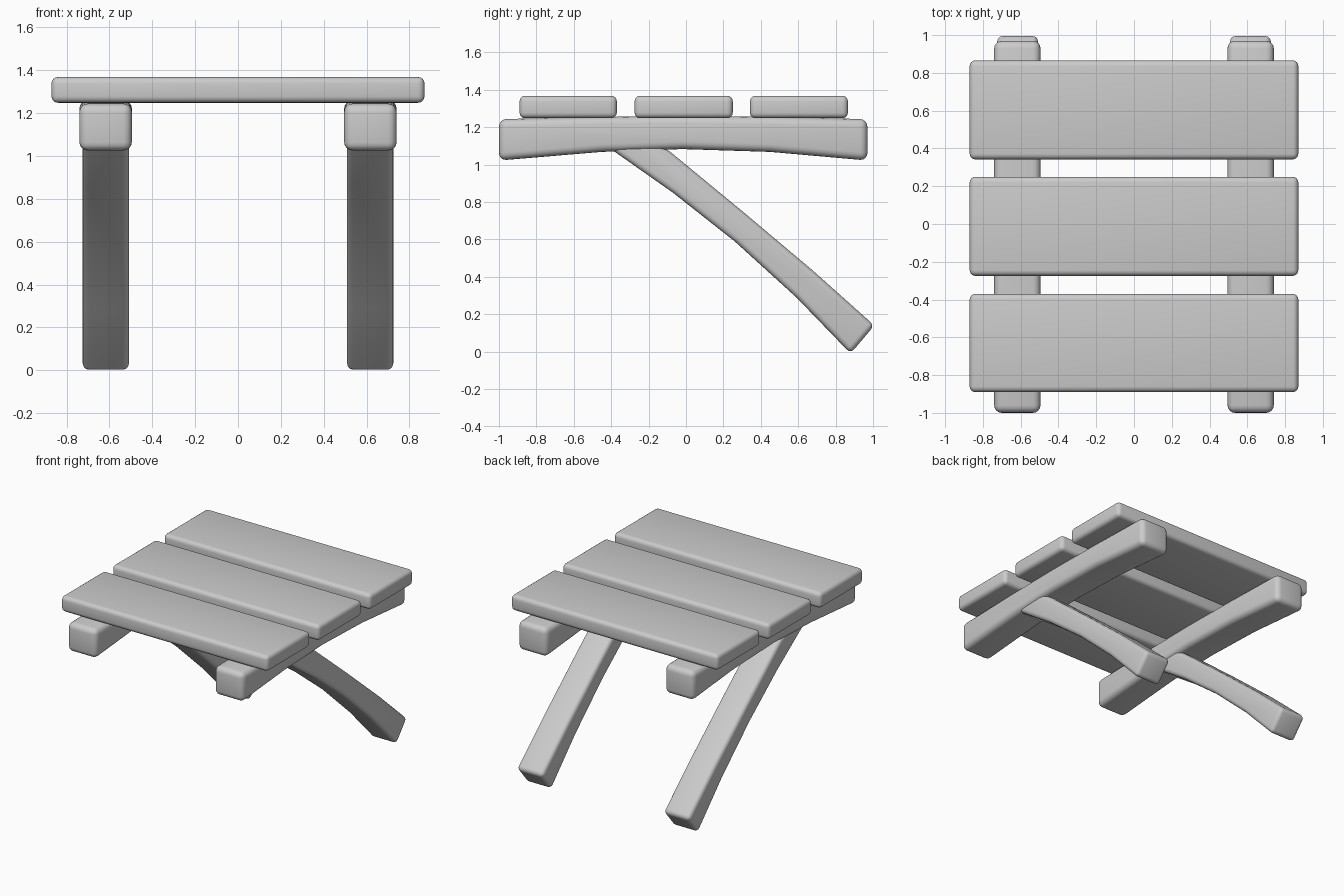
import bpy, bmesh
from math import radians

if "Cube" in bpy.data.objects:
    bpy.data.objects.remove(bpy.data.objects["Cube"])


def prism(name, profile, x0, x1, bevel):
    """Extrude a (y, z) outline from x0 to x1 and round its sharp edges."""
    bm = bmesh.new()
    face = bm.faces.new([bm.verts.new((x0, y, z)) for y, z in profile])
    ext = bmesh.ops.extrude_face_region(bm, geom=[face])
    verts = [g for g in ext["geom"] if isinstance(g, bmesh.types.BMVert)]
    bmesh.ops.translate(bm, verts=verts, vec=(x1 - x0, 0, 0))
    bmesh.ops.recalc_face_normals(bm, faces=bm.faces)
    edges = [e for e in bm.edges if e.calc_face_angle(0) > radians(30)]
    bmesh.ops.bevel(bm, geom=edges, offset=bevel, offset_type='OFFSET',
                    segments=4, profile=0.5, affect='EDGES', clamp_overlap=True)
    mesh = bpy.data.meshes.new(name)
    bm.to_mesh(mesh)
    bm.free()
    ob = bpy.data.objects.new(name, mesh)
    bpy.context.collection.objects.link(ob)
    bpy.ops.object.select_all(action='DESELECT')
    ob.select_set(True)
    bpy.context.view_layer.objects.active = ob
    bpy.ops.object.shade_smooth_by_angle(angle=radians(35))
    return ob


# Seat planks
for i, (y0, y1) in enumerate([(-0.89, -0.37), (-0.275, 0.25), (0.342, 0.866)]):
    prism(f"plank_{i + 1}", [(y0, 1.248), (y1, 1.248), (y1, 1.368), (y0, 1.368)],
          -0.87, 0.87, 0.03)

# Slightly arched support beams and bowed slanting legs, one per side
beam = [(-1.0, 1.022), (-0.45, 1.068), (-0.02, 1.083), (0.45, 1.068), (0.97, 1.022),
        (0.97, 1.243), (0.45, 1.255), (-0.02, 1.26), (-0.45, 1.255), (-1.0, 1.243)]
leg = [(0.88, -0.01), (0.59, 0.29), (0.26, 0.59), (-0.07, 0.85), (-0.44, 1.11),
       (-0.33, 1.235), (-0.08, 1.065), (0.30, 0.752), (0.68, 0.432), (1.007, 0.14)]
for side, s in (("left", -1), ("right", 1)):
    prism(f"{side}_beam", beam, s * 0.495, s * 0.74, 0.04)
    prism(f"{side}_leg", leg, s * 0.508, s * 0.725, 0.03)
